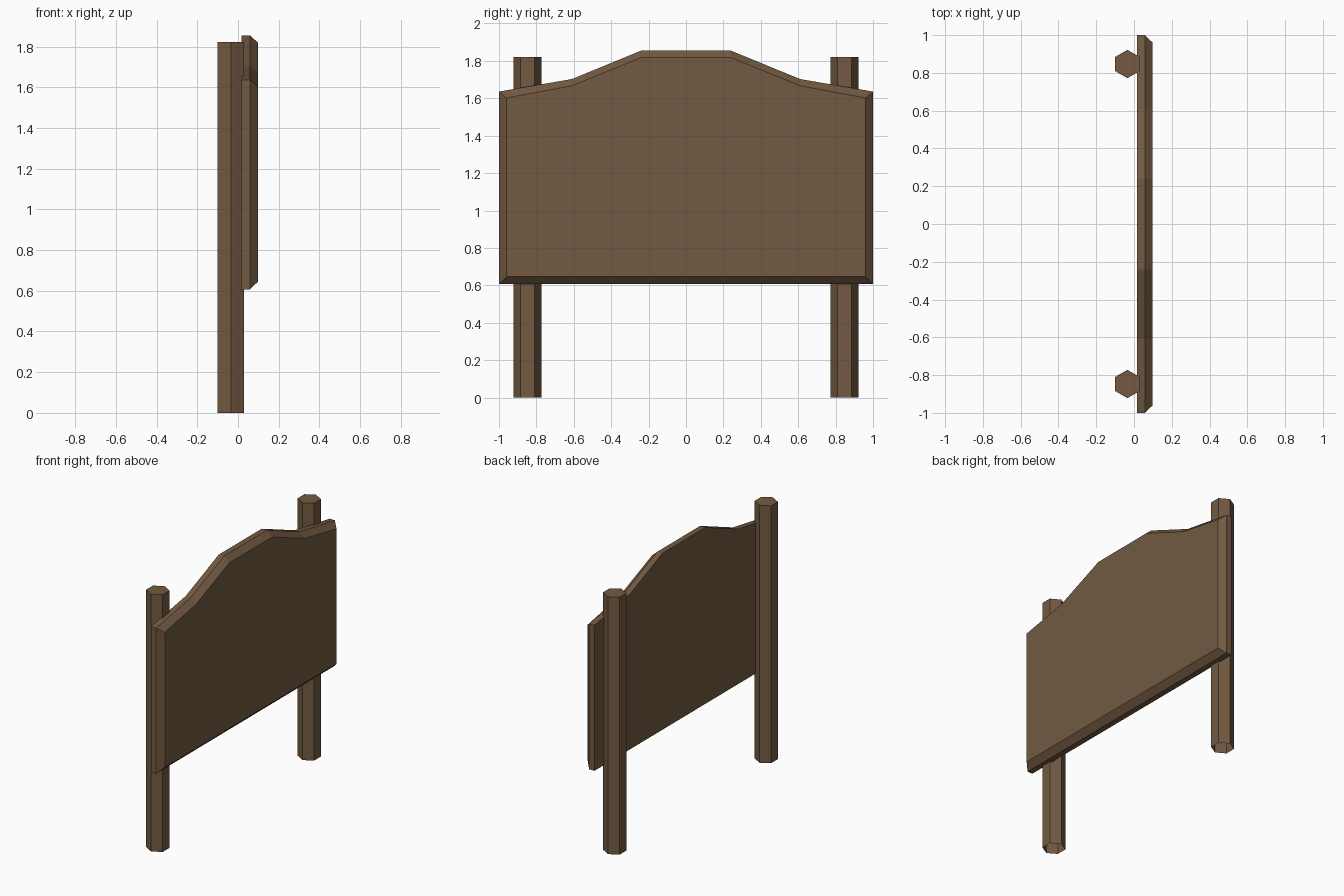
import bpy, bmesh, math
from mathutils import Matrix

if "Cube" in bpy.data.objects:
    bpy.data.objects.remove(bpy.data.objects["Cube"])

wood = bpy.data.materials.new("brown_wood")
wood.diffuse_color = (0.17, 0.102, 0.054, 1)
wood.use_nodes = True
wood.node_tree.nodes["Principled BSDF"].inputs["Base Color"].default_value = wood.diffuse_color


def add_object(name, bm):
    bmesh.ops.recalc_face_normals(bm, faces=bm.faces)
    mesh = bpy.data.meshes.new(name)
    bm.to_mesh(mesh)
    bm.free()
    mesh.materials.append(wood)
    obj = bpy.data.objects.new(name, mesh)
    bpy.context.collection.objects.link(obj)
    return obj


def mirrored(half):
    """Close a half outline of (y, z) points across y = 0."""
    return half + [(-y, z) for y, z in reversed(half)]


# Headboard panel: arched outline with a chamfered front edge
outer = mirrored([(1.0, 0.606), (1.0, 1.636), (0.61, 1.703), (0.24, 1.855)])
inner = mirrored([(0.96, 0.646), (0.96, 1.602), (0.61, 1.667), (0.24, 1.818)])
bm = bmesh.new()
rings = [[bm.verts.new((x, y, z)) for y, z in outline]
         for x, outline in ((0.017, outer), (0.058, outer), (0.099, inner))]
for a, b in zip(rings, rings[1:]):
    for i in range(len(a)):
        j = (i + 1) % len(a)
        bm.faces.new((a[i], a[j], b[j], b[i]))
bm.faces.new(rings[0])
bm.faces.new(rings[-1])
add_object("headboard_panel", bm)

# Hexagonal posts, open underneath
HEIGHT = 1.822
for side, name in ((1, "left_post"), (-1, "right_post")):
    bm = bmesh.new()
    bmesh.ops.create_cone(
        bm, cap_ends=True, segments=6, radius1=0.075, radius2=0.075, depth=HEIGHT,
        matrix=Matrix.Translation((-0.035, side * 0.847, HEIGHT / 2))
        @ Matrix.Rotation(math.radians(0), 4, 'Z'))
    bm.normal_update()
    bmesh.ops.delete(bm, geom=[f for f in bm.faces if f.normal.z < -0.9],
                     context='FACES_ONLY')
    add_object(name, bm)
